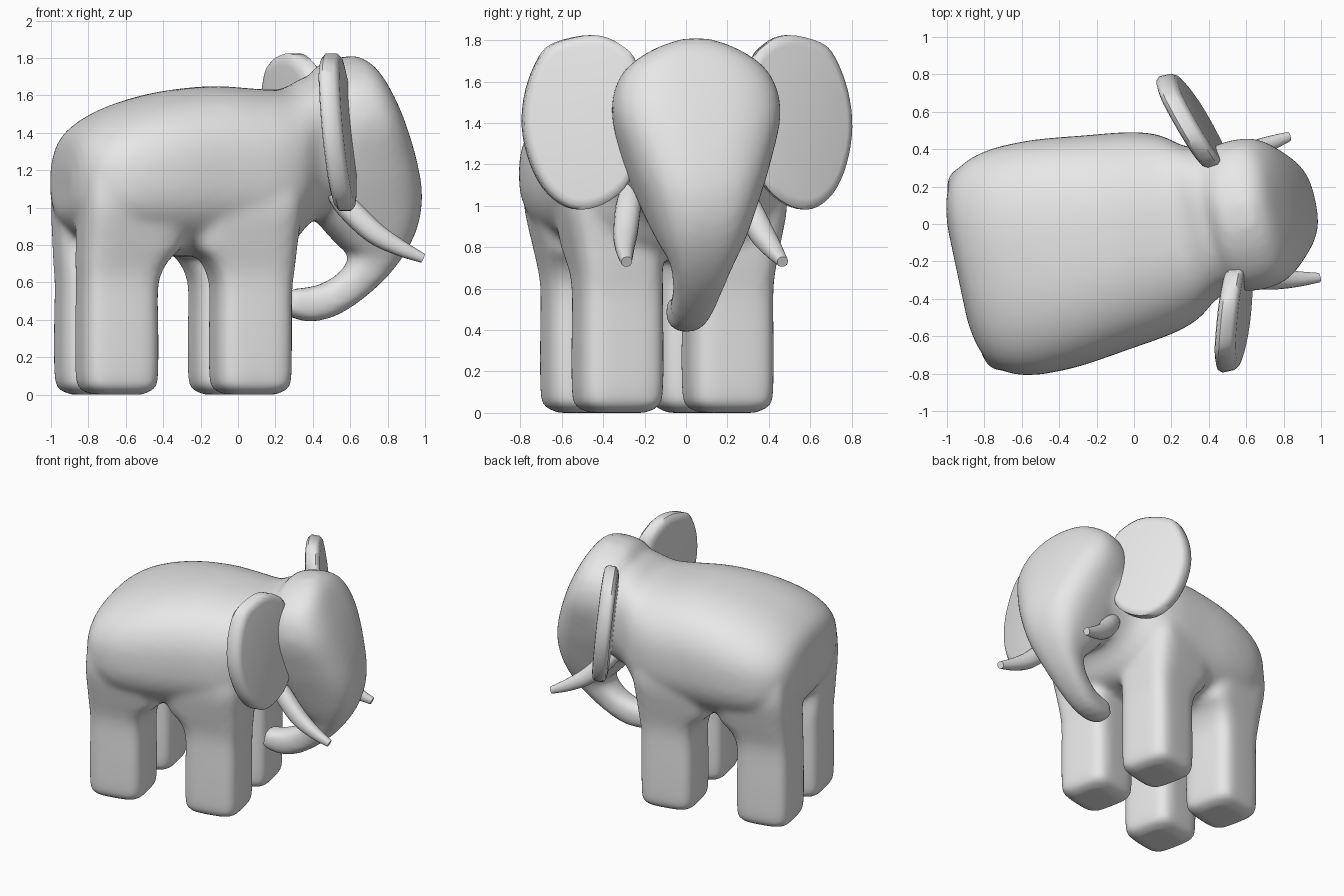
import bpy, bmesh, math
from mathutils import Matrix, Vector

if "Cube" in bpy.data.objects:
    bpy.data.objects.remove(bpy.data.objects["Cube"])

# The animal is symmetric about its own axis, which is turned 12 degrees
PLACE = Matrix.Translation((0, -0.067, 0)) @ Matrix.Rotation(math.radians(12), 4, 'Z')

grey = bpy.data.materials.new("plain grey")
grey.diffuse_color = (0.8, 0.8, 0.8, 1)
grey.use_nodes = True
grey.node_tree.nodes["Principled BSDF"].inputs["Base Color"].default_value = grey.diffuse_color


def spline(rows, steps, closed=False):
    """Catmull-Rom interpolation of rows of numbers."""
    n, out = len(rows), []
    for i in range(n if closed else n - 1):
        pick = (lambda k: rows[k % n]) if closed else (lambda k: rows[max(0, min(n - 1, k))])
        a, b, c, d = (pick(i + k) for k in (-1, 0, 1, 2))
        for s in range(steps):
            t = s / steps
            out.append([0.5 * (2 * q + (r - p) * t + (2 * p - 5 * q + 4 * r - w) * t * t
                               + (3 * q - p - 3 * r + w) * t ** 3)
                        for p, q, r, w in zip(a, b, c, d)])
    if not closed:
        out.append(list(rows[-1]))
    return out


def add_loft(bm, rings):
    """Skin a list of point rings and close both ends."""
    loops = [[bm.verts.new(p) for p in ring] for ring in rings]
    n = len(loops[0])
    faces = [bm.faces.new((a[i], a[(i + 1) % n], b[(i + 1) % n], b[i]))
             for a, b in zip(loops, loops[1:]) for i in range(n)]
    faces.append(bm.faces.new(loops[0][::-1]))
    faces.append(bm.faces.new(loops[-1]))
    bmesh.ops.recalc_face_normals(bm, faces=faces)


def section(row, power, count):
    """Superellipse between two points of the side profile: x1 z1 x2 z2 side half-width."""
    x1, z1, x2, z2, side, half = row
    mid = Vector(((x1 + x2) / 2, side, (z1 + z2) / 2))
    arm = Vector(((x1 - x2) / 2, 0, (z1 - z2) / 2))
    pts = []
    for i in range(count):
        a = 2 * math.pi * i / count
        c, s = math.cos(a), math.sin(a)
        c = math.copysign(abs(c) ** (2 / power), c)
        s = math.copysign(abs(s) ** (2 / power), s)
        pts.append(mid + arm * c + Vector((0, half * s, 0)))
    return pts


def add_tube(bm, rows, power=2.0, steps=4, count=32):
    add_loft(bm, [section(r, power, count) for r in spline(rows, steps)])


def finish(bm, name):
    mesh = bpy.data.meshes.new(name)
    bm.to_mesh(mesh)
    bm.free()
    ob = bpy.data.objects.new(name, mesh)
    bpy.context.collection.objects.link(ob)
    return ob


def dress(ob, angle):
    ob.data.transform(PLACE)
    ob.data.materials.clear()
    ob.data.materials.append(grey)
    bpy.ops.object.select_all(action='DESELECT')
    ob.select_set(True)
    bpy.context.view_layer.objects.active = ob
    bpy.ops.object.shade_smooth_by_angle(angle=math.radians(angle))


# Torso: position, top, bottom, half-width
bm = bmesh.new()
torso = [(-0.965, 1.22, 0.98, 0.27), (-0.935, 1.36, 0.92, 0.42), (-0.86, 1.45, 0.84, 0.54),
         (-0.70, 1.54, 0.77, 0.61), (-0.45, 1.615, 0.74, 0.62), (-0.15, 1.65, 0.74, 0.585),
         (0.10, 1.635, 0.745, 0.55), (0.25, 1.635, 0.79, 0.50), (0.38, 1.70, 0.92, 0.41),
         (0.56, 1.74, 0.98, 0.37)]
add_tube(bm, [(x, t, x, b, 0, w) for x, t, b, w in torso], 2.5, 4, 48)

# Four square legs: height, half-width, extra reach towards the belly
leg = [(0.0, 0.13, 0), (0.025, 0.18, 0), (0.07, 0.204, 0), (0.3, 0.208, 0), (0.56, 0.205, 0),
       (0.66, 0.207, 0.02), (0.73, 0.212, 0.06), (0.80, 0.22, 0.12), (1.0, 0.235, 0.12), (1.15, 0.2, 0.05)]
for x, rear in ((-0.72, 1), (0.01, 0)):
    for side in (-0.272, 0.272):
        rows = []
        for z, h, reach in leg:
            lean = max(0, z - 0.62) * (0.15 if rear else 0.1) * (1 if side > 0 else -1)
            grow = max(0, min(z, 1.0) - 0.5) * 0.08 * (1 - rear)
            rows.append((x + min(h, 0.21) + grow + reach * rear, z,
                         x - min(h, 0.21) - reach * (1 - rear), z, side + lean, h))
        add_tube(bm, rows, 4.5, 3, 32)

# Head running down into the curled trunk: front point, back point, half-width
head = [(0.64, 1.815, 0.48, 1.79, 0.07), (0.72, 1.765, 0.42, 1.73, 0.22),
        (0.79, 1.66, 0.38, 1.61, 0.36), (0.875, 1.48, 0.36, 1.42, 0.408),
        (0.955, 1.25, 0.38, 1.15, 0.345), (0.99, 1.05, 0.42, 0.96, 0.275),
        (0.955, 0.86, 0.55, 0.80, 0.205), (0.85, 0.68, 0.61, 0.745, 0.15),
        (0.70, 0.53, 0.57, 0.67, 0.118), (0.53, 0.42, 0.48, 0.605, 0.10),
        (0.38, 0.39, 0.38, 0.575, 0.09), (0.26, 0.42, 0.27, 0.57, 0.082)]
add_tube(bm, [(a, b, c, d, -0.012, w) for a, b, c, d, w in head], 2.8, 5, 40)

# Fuse torso, legs, head and trunk into one smooth skin
rough = finish(bm, "rough_body")
mod = rough.modifiers.new("fuse", 'REMESH')
mod.mode = 'VOXEL'
mod.voxel_size = 0.022
mod = rough.modifiers.new("soften", 'SMOOTH')
mod.factor = 0.5
mod.iterations = 14
dg = bpy.context.evaluated_depsgraph_get()
mesh = bpy.data.meshes.new_from_object(rough.evaluated_get(dg))
bpy.data.objects.remove(rough)
body = bpy.data.objects.new("body_and_trunk", mesh)
bpy.context.collection.objects.link(body)
dress(body, 60)

# Tusks: centre, side, radius, and slope of the section
tusk = [(0.46, 1.085, 0.27, 0.045, 37), (0.53, 1.0, 0.295, 0.062, 41), (0.66, 0.87, 0.335, 0.06, 53),
        (0.79, 0.79, 0.365, 0.045, 66), (0.92, 0.73, 0.385, 0.026, 66)]
# Ear outline: side distance, height
ear = [(0.48, 1.825), (0.648, 1.79), (0.725, 1.72), (0.79, 1.56), (0.81, 1.38), (0.775, 1.2),
       (0.70, 1.06), (0.585, 0.985), (0.45, 1.01), (0.33, 1.12), (0.27, 1.35), (0.28, 1.67),
       (0.36, 1.78)]
outline = spline(ear, 4, True)

for side, word in ((-1, "right"), (1, "left")):
    bm = bmesh.new()
    rows = []
    for x, z, v, r, slope in tusk:
        dx, dz = r * math.cos(math.radians(slope)), r * math.sin(math.radians(slope))
        rows.append((x + dx, z + dz, x - dx, z - dz, side * v - 0.035, r))
    add_tube(bm, rows, 2.3, 4, 20)
    dress(finish(bm, word + "_tusk"), 45)

    # Ear: thick rounded plate, swept back and leaning
    bm = bmesh.new()
    rings = []
    for off, size in ((-0.06, 0.85), (-0.052, 0.94), (-0.03, 1), (0.03, 1), (0.05, 0.95), (0.055, 0.88)):
        ring = []
        for v, z in outline:
            v, z = 0.55 + (v - 0.55) * size, 1.41 + (z - 1.41) * size
            ring.append((0.515 - (v - 0.29) * 0.33 - 0.1 * (z - 1.4) + off, side * v, z))
        rings.append(ring)
    add_loft(bm, rings)
    dress(finish(bm, word + "_ear"), 50)
